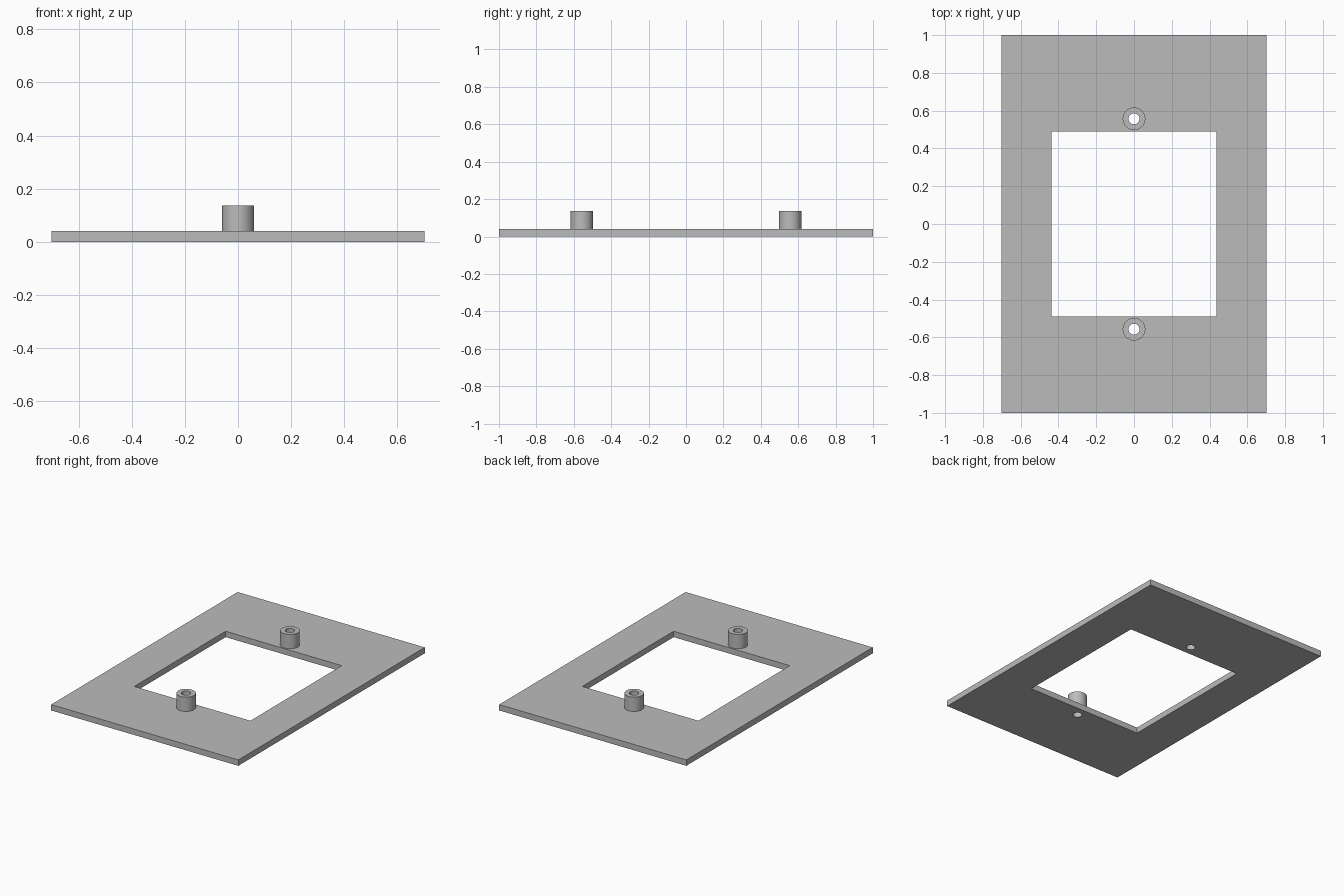
import bpy
import math

if "Cube" in bpy.data.objects:
    bpy.data.objects.remove(bpy.data.objects["Cube"])

PLATE_T = 0.04      # plate thickness
BOSS_TOP = 0.137    # top of the screw bosses
BOSS_Y = 0.557      # boss distance from centre

grey = bpy.data.materials.new("light grey")
grey.diffuse_color = (0.5, 0.5, 0.5, 1)
grey.use_nodes = True
grey.node_tree.nodes["Principled BSDF"].inputs["Base Color"].default_value = grey.diffuse_color


def box(name, sx, sy, z0, z1):
    bpy.ops.mesh.primitive_cube_add(size=1, location=(0, 0, (z0 + z1) / 2))
    ob = bpy.context.object
    ob.name = name
    ob.scale = (sx, sy, z1 - z0)
    bpy.ops.object.transform_apply(location=True, rotation=True, scale=True)
    return ob


def cylinder(name, r, y, z0, z1):
    bpy.ops.mesh.primitive_cylinder_add(vertices=48, radius=r, depth=z1 - z0,
                                        location=(0, y, (z0 + z1) / 2))
    ob = bpy.context.object
    ob.name = name
    return ob


def cut(target, cutter):
    mod = target.modifiers.new("cut", 'BOOLEAN')
    mod.operation = 'DIFFERENCE'
    mod.solver = 'EXACT'
    mod.object = cutter
    cutter.hide_render = True
    bpy.context.view_layer.objects.active = target
    bpy.ops.object.modifier_apply(modifier=mod.name)


def finish(ob):
    ob.data.materials.clear()
    ob.data.materials.append(grey)
    bpy.ops.object.select_all(action='DESELECT')
    ob.select_set(True)
    bpy.context.view_layer.objects.active = ob
    bpy.ops.object.shade_smooth_by_angle(angle=math.radians(30))


# flat plate with a rectangular window
plate = box("plate", 1.405, 2.0, 0, PLATE_T)
window = box("window_cutter", 0.872, 0.98, -0.1, 0.2)
cut(plate, window)
cutters = [window]

# hollow screw bosses, drilled right through the plate
for side, y in (("front", -BOSS_Y), ("back", BOSS_Y)):
    boss = cylinder(side + "_boss", 0.06, y, PLATE_T, BOSS_TOP)
    hole = cylinder(side + "_hole_cutter", 0.029, y, -0.1, 0.3)
    cut(plate, hole)
    cut(boss, hole)
    cutters.append(hole)
    finish(boss)

finish(plate)
for ob in cutters:
    bpy.data.objects.remove(ob, do_unlink=True)
